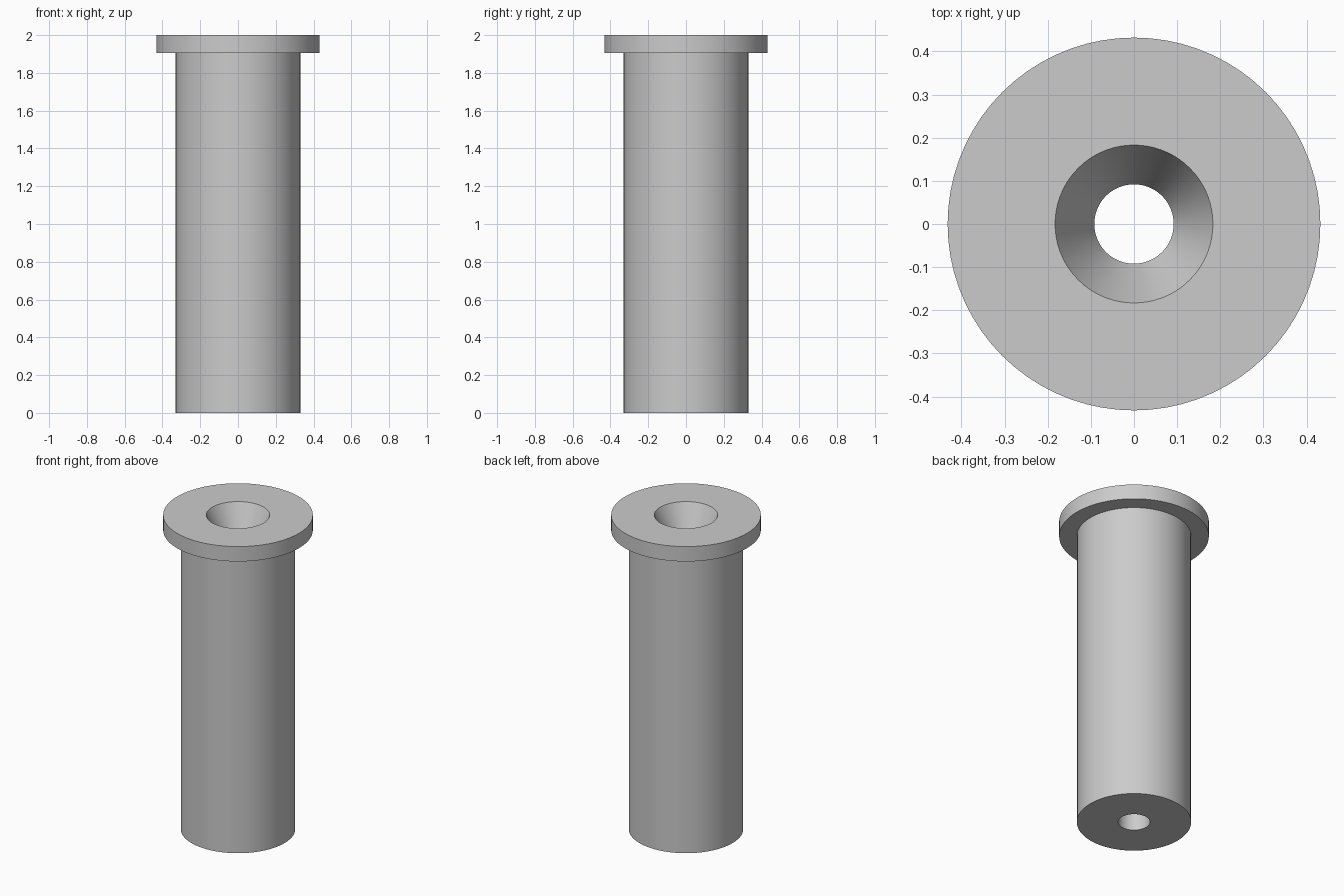
import bpy
import bmesh
from math import radians
from mathutils import Matrix, Vector

cube = bpy.data.objects.get("Cube")
if cube:
    bpy.data.objects.remove(cube, do_unlink=True)

# Material
grey = bpy.data.materials.new("plain grey")
grey.use_nodes = True
colour = (0.6, 0.6, 0.6, 1)
grey.diffuse_color = colour
grey.node_tree.nodes["Principled BSDF"].inputs["Base Color"].default_value = colour

# Dimensions
HEIGHT = 2.0
FLANGE_BASE = 1.905
FLANGE_RADIUS = 0.432
BODY_RADIUS = 0.33
BORE_RADIUS = 0.092
FUNNEL_RADIUS = 0.183
FUNNEL_BASE = 1.81


def lathe(name, profile, steps=72):
    """Spin a closed (radius, z) profile around the z axis."""
    bm = bmesh.new()
    verts = [bm.verts.new((r, 0, z)) for r, z in profile]
    edges = [bm.edges.new((a, b)) for a, b in zip(verts, verts[1:] + verts[:1])]
    bmesh.ops.spin(bm, geom=verts + edges, cent=(0, 0, 0), axis=(0, 0, 1),
                   angle=radians(360), steps=steps, use_merge=True)
    bmesh.ops.remove_doubles(bm, verts=bm.verts, dist=0.0001)
    bmesh.ops.recalc_face_normals(bm, faces=bm.faces)
    mesh = bpy.data.meshes.new(name)
    bm.to_mesh(mesh)
    bm.free()
    mesh.materials.append(grey)
    obj = bpy.data.objects.new(name, mesh)
    bpy.context.collection.objects.link(obj)
    bpy.ops.object.select_all(action="DESELECT")
    obj.select_set(True)
    bpy.context.view_layer.objects.active = obj
    bpy.ops.object.shade_smooth_by_angle(angle=radians(25))
    return obj


# Flanged sleeve: outer body, flange, funnel mouth and through bore
lathe("flanged_sleeve", [
    (BORE_RADIUS, 0),
    (BODY_RADIUS, 0),
    (BODY_RADIUS, FLANGE_BASE),
    (FLANGE_RADIUS, FLANGE_BASE),
    (FLANGE_RADIUS, HEIGHT),
    (FUNNEL_RADIUS, HEIGHT),
    (BORE_RADIUS, FUNNEL_BASE),
])
